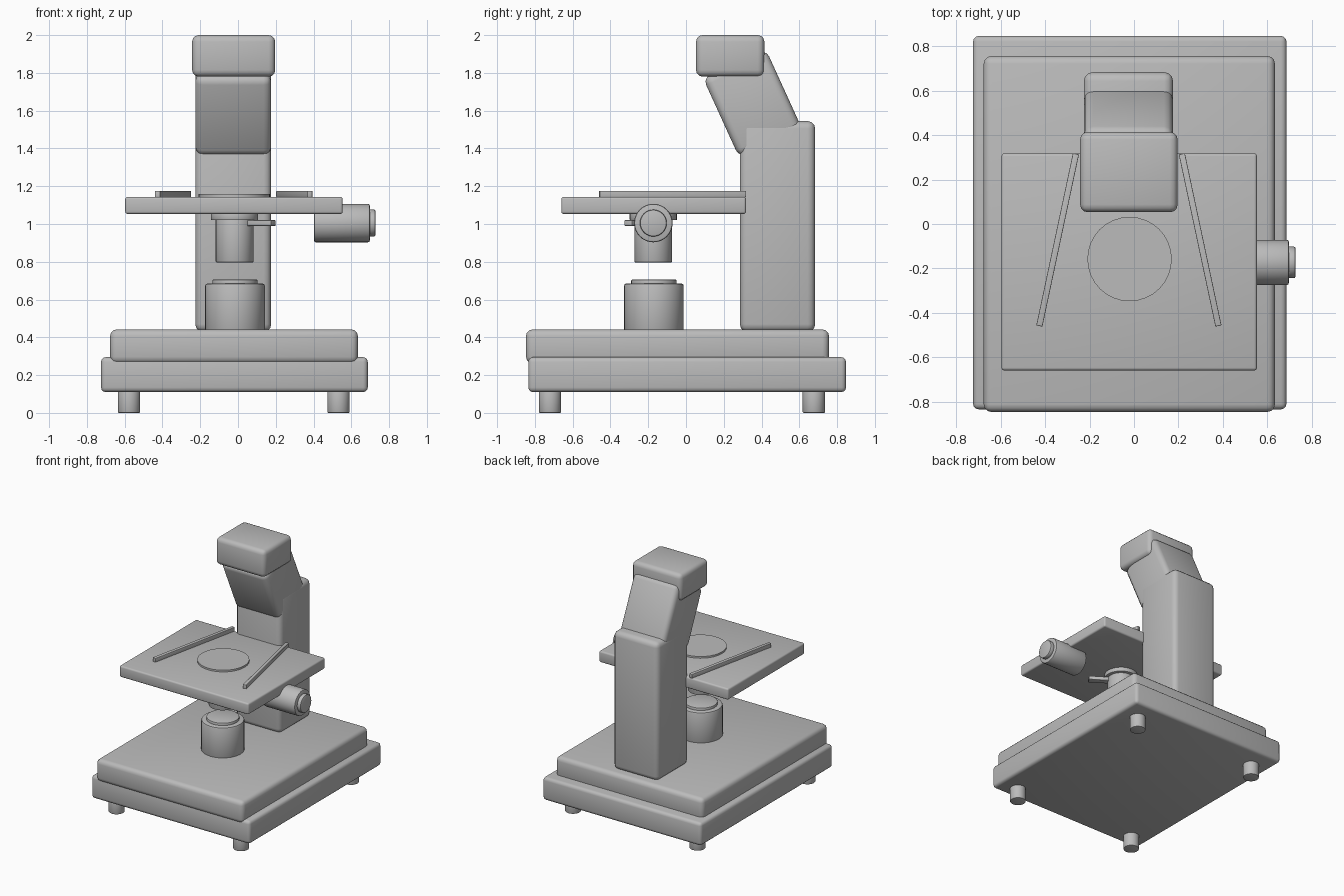
import bpy, bmesh, math
from mathutils import Matrix, Vector

if "Cube" in bpy.data.objects:
    bpy.data.objects.remove(bpy.data.objects["Cube"])

grey = bpy.data.materials.new("plain grey")
grey.diffuse_color = (0.5, 0.5, 0.5, 1)
grey.use_nodes = True
grey.node_tree.nodes["Principled BSDF"].inputs["Base Color"].default_value = grey.diffuse_color


def finish(name, bm, matrix):
    bm.transform(matrix)
    bmesh.ops.recalc_face_normals(bm, faces=bm.faces)
    mesh = bpy.data.meshes.new(name)
    bm.to_mesh(mesh)
    bm.free()
    mesh.materials.append(grey)
    mesh.polygons.foreach_set("use_smooth", [True] * len(mesh.polygons))
    mesh.set_sharp_from_angle(angle=math.radians(35))
    obj = bpy.data.objects.new(name, mesh)
    bpy.context.collection.objects.link(obj)
    return obj


def box(name, lo, hi, bevel=0.0, rot=None):
    """Bevelled box between two corners, optionally turned about its centre."""
    lo, hi = Vector(lo), Vector(hi)
    bm = bmesh.new()
    bmesh.ops.create_cube(bm, size=1)
    bmesh.ops.scale(bm, vec=hi - lo, verts=bm.verts)
    if bevel:
        bmesh.ops.bevel(bm, geom=bm.edges[:], offset=bevel, segments=3,
                        profile=0.5, affect='EDGES')
    m = Matrix.Translation((lo + hi) / 2)
    if rot:
        m = m @ Matrix.Rotation(math.radians(rot[0]), 4, rot[1])
    return finish(name, bm, m)


def cyl(name, x, y, z, r, length, bevel=0.0, sideways=False):
    """Cylinder starting at (x, y, z), running along +z or +x."""
    bm = bmesh.new()
    bmesh.ops.create_cone(bm, cap_ends=True, segments=32, radius1=r, radius2=r,
                          depth=length,
                          matrix=Matrix.Translation((0, 0, length / 2)))
    if bevel:
        rims = [e for e in bm.edges
                if abs(e.verts[0].co.z - e.verts[1].co.z) < 1e-5]
        bmesh.ops.bevel(bm, geom=rims, offset=bevel, segments=2,
                        profile=0.5, affect='EDGES')
    m = Matrix.Translation((x, y, z))
    if sideways:
        m = m @ Matrix.Rotation(math.pi / 2, 4, 'Y')
    return finish(name, bm, m)


# Two-step base on four feet
box("lower_base", (-0.725, -0.835, 0.11), (0.687, 0.847, 0.295), 0.025)
box("upper_base", (-0.677, -0.847, 0.262), (0.635, 0.757, 0.442), 0.035)
for i, x in enumerate((-0.577, 0.532)):
    for j, y in enumerate((-0.72, 0.677)):
        cyl(f"foot_{i}_{j}", x, y, 0, 0.059, 0.13, 0.005)

# Column, leaning arm and head
box("column", (-0.226, 0.285, 0.43), (0.176, 0.684, 1.545), 0.04)
box("arm", (-0.225, 0.169, 1.409), (0.175, 0.535, 1.869), 0.04, (24.5, 'X'))
box("head", (-0.243, 0.053, 1.78), (0.197, 0.415, 2.0), 0.035)

# Stage with glass disc and two clips
box("stage", (-0.597, -0.66, 1.053), (0.554, 0.318, 1.144), 0.013)
cyl("stage_disc", -0.02, -0.158, 1.13, 0.19, 0.028)
for side, x, turn in (("left", -0.344, -12), ("right", 0.298, 12)):
    box(f"{side}_clip", (x - 0.014, -0.468, 1.142), (x + 0.014, 0.325, 1.175),
        0.003, (turn, 'Z'))

# Focus knob
cyl("focus_knob", 0.402, -0.173, 1.005, 0.102, 0.296, 0.01, True)
cyl("knob_cap", 0.69, -0.173, 1.005, 0.071, 0.038, 0.008, True)

# Condenser below the stage with its lever
cyl("condenser", -0.018, -0.173, 0.797, 0.1, 0.25, 0.005)
cyl("condenser_rim", -0.018, -0.173, 1.02, 0.125, 0.04, 0.004)
a = math.radians(-33)
cx, cy = -0.018 + 0.155 * math.cos(a), -0.173 + 0.155 * math.sin(a)
box("condenser_lever", (cx - 0.09, cy - 0.025, 0.99),
    (cx + 0.09, cy + 0.025, 1.02), 0.004, (-33, 'Z'))

# Lamp on the base
cyl("lamp_housing", -0.016, -0.17, 0.43, 0.158, 0.255, 0.012)
cyl("lamp_lens", -0.016, -0.17, 0.67, 0.12, 0.035, 0.004)
